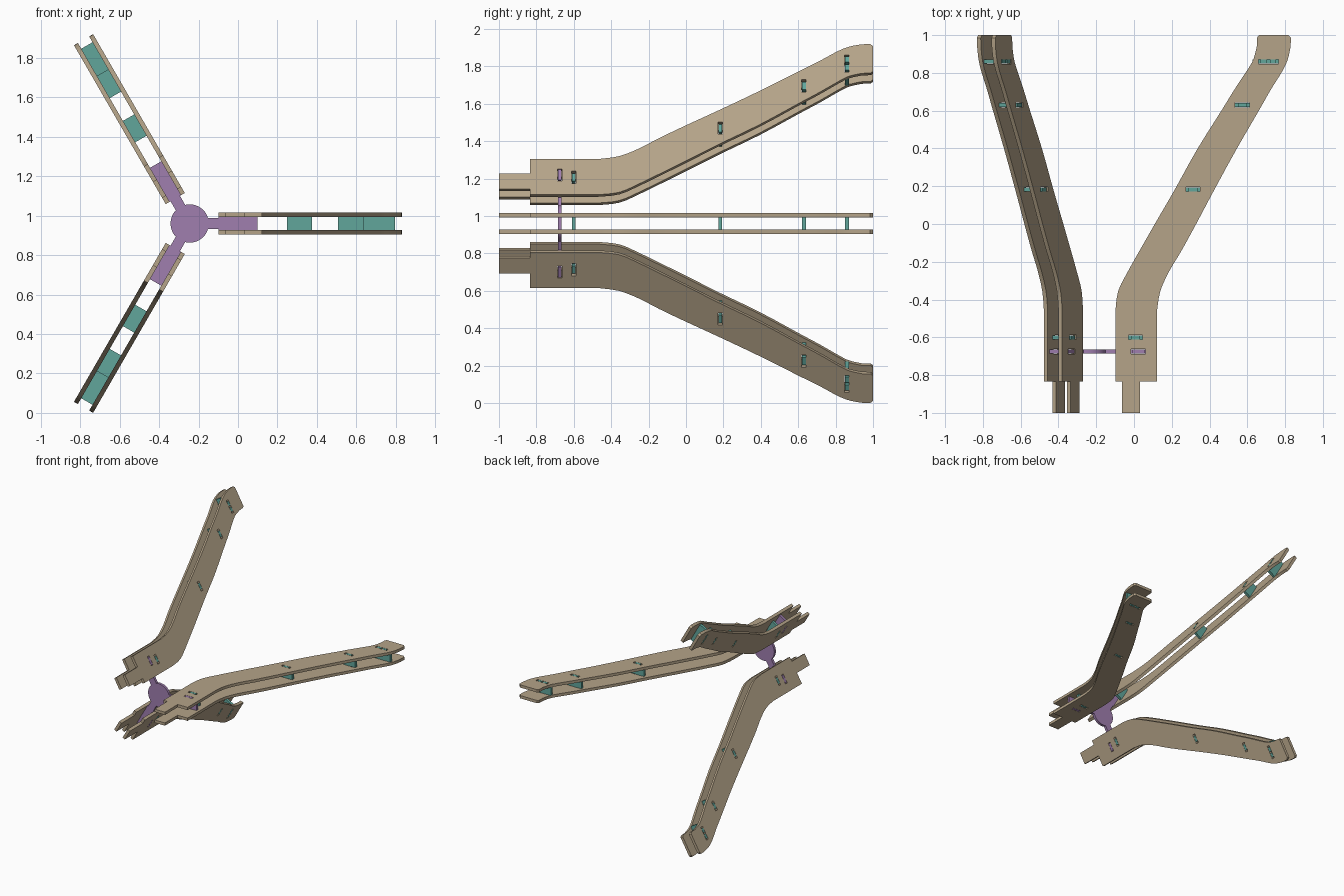
import bpy, bmesh, math
from mathutils import Matrix, Vector

if "Cube" in bpy.data.objects:
    bpy.data.objects.remove(bpy.data.objects["Cube"])

CX, CZ = -0.245, 0.96          # axis of the three-way frame
IN, OUT = 0.033, 0.056         # inner and outer plate faces from arm mid plane


def material(name, rgb):
    m = bpy.data.materials.new(name)
    m.diffuse_color = (*rgb, 1)
    m.use_nodes = True
    m.node_tree.nodes["Principled BSDF"].inputs["Base Color"].default_value = m.diffuse_color
    return m


TAN = material("tan_board", (0.46, 0.37, 0.25))
TEAL = material("teal_board", (0.12, 0.38, 0.33))
PURPLE = material("purple_board", (0.35, 0.21, 0.43))


def sheet(name, loops, thickness, mat):
    """Flat board from an outline (first loop) and holes (other loops)."""
    cu = bpy.data.curves.new(name, 'CURVE')
    cu.dimensions, cu.fill_mode, cu.extrude = '2D', 'BOTH', thickness / 2
    for loop in loops:
        sp = cu.splines.new('POLY')
        sp.points.add(len(loop) - 1)
        for p, (x, y) in zip(sp.points, loop):
            p.co = (x, y, 0, 1)
        sp.use_cyclic_u = True
    tmp = bpy.data.objects.new(name + "_tmp", cu)
    bpy.context.collection.objects.link(tmp)
    dg = bpy.context.evaluated_depsgraph_get()
    me = bpy.data.meshes.new_from_object(tmp.evaluated_get(dg))
    bpy.data.objects.remove(tmp)
    bpy.data.curves.remove(cu)
    bm = bmesh.new()
    bm.from_mesh(me)
    bmesh.ops.remove_doubles(bm, verts=bm.verts, dist=1e-5)
    bmesh.ops.recalc_face_normals(bm, faces=bm.faces)
    bm.to_mesh(me)
    bm.free()
    me.shade_smooth()
    me.set_sharp_from_angle(angle=math.radians(30))
    me.materials.clear()
    me.materials.append(mat)
    return me


def place(name, me, matrix):
    ob = bpy.data.objects.new(name, me)
    bpy.context.collection.objects.link(ob)
    ob.matrix_world = matrix


def smooth(pts, n=3):
    """Catmull-Rom curve through the points."""
    p = [Vector(q) for q in [pts[0]] + pts + [pts[-1]]]
    out = []
    for a, b, c, d in zip(p, p[1:], p[2:], p[3:]):
        for i in range(n):
            t = i / n
            out.append(0.5 * (2 * b + (c - a) * t + (2 * a - 5 * b + 4 * c - d) * t * t
                              + (3 * b - a - 3 * c + d) * t ** 3))
    return [tuple(v) for v in out] + [pts[-1]]


def rect(r, y, w, h):
    return [(r - w / 2, y - h / 2), (r + w / 2, y - h / 2),
            (r + w / 2, y + h / 2), (r - w / 2, y + h / 2)]


# Spacers: radius, y, body width, slot width, number of tabs
SPACERS = [(0.253, -0.60, 0.125, 0.075, 1), (0.557, 0.183, 0.125, 0.075, 1),
           (0.818, 0.63, 0.13, 0.075, 1), (0.957, 0.86, 0.17, 0.105, 2)]
HUB_Y, HUB_TAB, T = -0.675, (0.235, 0.30), 0.021

# Arm side plate: stepped foot, bend and rounded tip
outer = smooth([(0.367, -0.46), (0.384, -0.356), (0.432, -0.249), (0.496, -0.142),
                (0.574, 0.0), (0.669, 0.179), (0.786, 0.393), (0.91, 0.607),
                (0.971, 0.714), (1.031, 0.81), (1.06, 0.874), (1.074, 0.94)])
inner = smooth([(0.146, -0.47), (0.161, -0.356), (0.214, -0.249), (0.274, -0.142),
                (0.355, 0.0), (0.459, 0.179), (0.578, 0.393), (0.712, 0.607),
                (0.778, 0.714), (0.848, 0.82), (0.878, 0.874), (0.895, 0.94)])
outline = ([(0.182, -1), (0.277, -1), (0.277, -0.833), (0.367, -0.833)] + outer
           + [(1.076, 0.985), (1.063, 1.0), (0.908, 1.0), (0.897, 0.988)]
           + inner[::-1] + [(0.146, -0.833), (0.182, -0.833)])
slots = [rect(r, y, s, T + 0.003) for r, y, w, s, n in SPACERS]
slots.append(rect(sum(HUB_TAB) / 2, HUB_Y, 0.075, T + 0.003))
plate = sheet("arm_plate", [outline] + slots, OUT - IN, TAN)


# Spacer boards with tabs that pass through the plate slots
def spacer_mesh(w, slot, n):
    tw = 0.047 if n == 1 else 0.034
    centres = [0] if n == 1 else [-0.024, 0.024]
    top = [(-w / 2, IN)]
    for c in centres:
        top += [(c - tw / 2, IN), (c - tw / 2, OUT), (c + tw / 2, OUT), (c + tw / 2, IN)]
    top.append((w / 2, IN))
    return sheet("spacer", [top + [(x, -z) for x, z in top[::-1]]], T, TEAL)


UPRIGHT = Matrix.Rotation(math.pi / 2, 4, 'X')
meshes = [spacer_mesh(w, s, n) for r, y, w, s, n in SPACERS]
for a in range(3):
    base = Matrix.Translation((CX, 0, CZ)) @ Matrix.Rotation(a * math.tau / 3, 4, 'Y')
    for side, s in (("a", 1), ("b", -1)):
        place(f"arm_{a + 1}_plate_{side}", plate,
              base @ Matrix.Translation((0, 0, s * (IN + OUT) / 2)))
    for i, (me, sp) in enumerate(zip(meshes, SPACERS)):
        place(f"arm_{a + 1}_spacer_{i + 1}", me,
              base @ Matrix.Translation((sp[0], sp[1], 0)) @ UPRIGHT)

# Central hub: round disc with three tabbed spokes
R, HW = 0.097, 0.0275
a0 = math.asin(HW / R)
t0, t1 = HUB_TAB
half = [(0.146, HW), (0.146, IN), (t0, IN), (t0, OUT), (t1, OUT), (t1, IN), (0.345, IN)]
spoke = [(x, -z) for x, z in half] + half[::-1]
span = math.tau / 3 - 2 * a0
arc = [(R * math.cos(a0 + span * i / 16), R * math.sin(a0 + span * i / 16)) for i in range(17)]
hub = []
for k in range(3):
    c, s = math.cos(k * math.tau / 3), math.sin(k * math.tau / 3)
    hub += [(x * c - z * s, x * s + z * c) for x, z in spoke + arc]
place("hub", sheet("hub", [hub], T, PURPLE),
      Matrix.Translation((CX, HUB_Y, CZ)) @ UPRIGHT)
